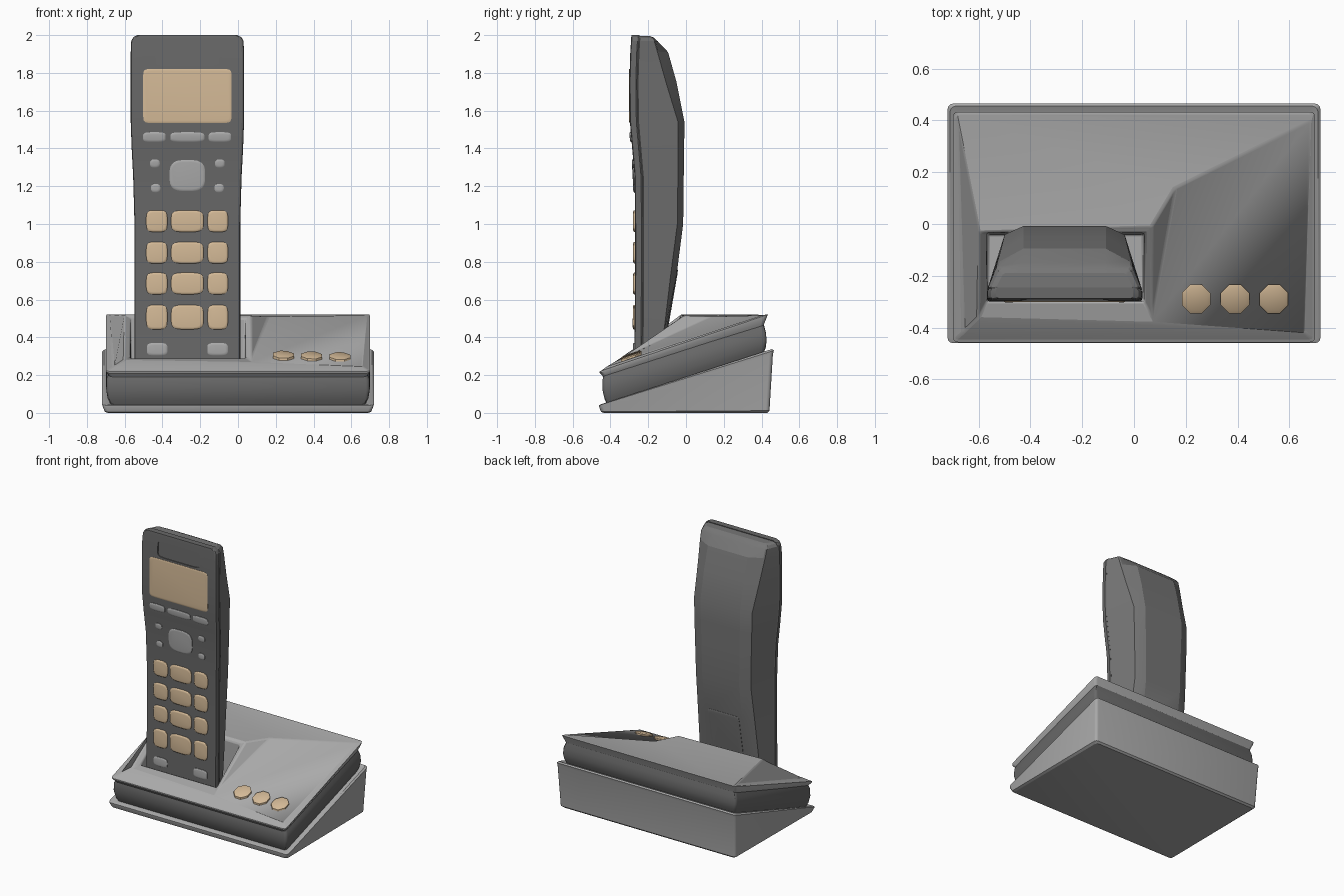
import bpy, bmesh, math
from mathutils import Vector
from mathutils.bvhtree import BVHTree

if "Cube" in bpy.data.objects:
    bpy.data.objects.remove(bpy.data.objects["Cube"])


def material(name, *rgb):
    m = bpy.data.materials.new(name)
    m.diffuse_color = (*rgb, 1)
    m.use_nodes = True
    m.node_tree.nodes["Principled BSDF"].inputs["Base Color"].default_value = m.diffuse_color
    return m


tan = material("tan", 0.66, 0.49, 0.31)
light = material("light_grey", 0.40, 0.40, 0.40)
dark = material("dark_grey", 0.14, 0.14, 0.14)
mid = material("mid_grey", 0.18, 0.18, 0.18)
CX = -0.268  # handset centre line


def finish(name, bm, mat=None, angle=30):
    bmesh.ops.recalc_face_normals(bm, faces=bm.faces)
    me = bpy.data.meshes.new(name)
    bm.to_mesh(me)
    bm.free()
    me.shade_smooth()
    me.set_sharp_from_angle(angle=math.radians(angle))
    if mat:
        me.materials.append(mat)
    ob = bpy.data.objects.new(name, me)
    bpy.context.collection.objects.link(ob)
    return ob


def loft(name, rings, caps=(True, True), mat=None, angle=30):
    bm = bmesh.new()
    vs = [[bm.verts.new(p) for p in r] for r in rings]
    n = len(rings[0])
    for a, b in zip(vs, vs[1:]):
        for i in range(n):
            j = (i + 1) % n
            bm.faces.new((a[i], a[j], b[j], b[i]))
    if caps[0]:
        bm.faces.new(vs[0])
    if caps[1]:
        bm.faces.new(vs[-1])
    return finish(name, bm, mat, angle)


def tilted_ring(hx, y0, z0, y1, z1, r=0.02):
    """Rounded rectangle whose height runs from z0 at the front to z1 at the back."""
    pts = []
    for cx, cy, a0 in ((hx - r, y1 - r, 0), (r - hx, y1 - r, 90),
                       (r - hx, y0 + r, 180), (hx - r, y0 + r, 270)):
        for k in range(4):
            a = math.radians(a0 + 30 * k)
            y = cy + r * math.sin(a)
            pts.append((cx + r * math.cos(a), y, z0 + (z1 - z0) * (y - y0) / (y1 - y0)))
    return pts


# Base: wedge foot, recessed band, rim lip
loft("base_foot", [tilted_ring(*v) for v in (
    (0.69, -0.435, 0, 0.43, 0), (0.705, -0.45, 0.006, 0.442, 0.012),
    (0.718, -0.46, 0.032, 0.46, 0.31), (0.72, -0.46, 0.04, 0.465, 0.33),
    (0.71, -0.452, 0.045, 0.455, 0.338), (0.68, -0.42, 0.045, 0.42, 0.32))], mat=light)
loft("base_band", [tilted_ring(*v) for v in (
    (0.67, -0.41, 0.03, 0.40, 0.29), (0.69, -0.43, 0.07, 0.422, 0.345),
    (0.698, -0.442, 0.12, 0.427, 0.385), (0.695, -0.442, 0.175, 0.422, 0.43),
    (0.68, -0.435, 0.205, 0.41, 0.475))], caps=(True, False), mat=dark)
loft("base_rim", [tilted_ring(*v) for v in (
    (0.68, -0.435, 0.185, 0.41, 0.455), (0.688, -0.443, 0.197, 0.415, 0.475),
    (0.70, -0.457, 0.212, 0.43, 0.512), (0.70, -0.457, 0.22, 0.433, 0.52),
    (0.69, -0.447, 0.225, 0.423, 0.521))], caps=(False, False), mat=light)

# Base top: faceted deck with raised rear plateau and handset slot
V = dict(
    fl=(-0.695, -0.45, 0.222), fr=(0.695, -0.45, 0.222), br=(0.695, 0.428, 0.52), bl=(-0.695, 0.428, 0.52),
    a=(-0.66, -0.42, 0.245), b=(0.66, -0.42, 0.245), c=(0.685, 0.40, 0.516), d=(-0.68, 0.40, 0.516),
    e=(-0.60, -0.36, 0.28), f=(0.07, -0.36, 0.28), g=(0.07, -0.01, 0.515), h=(-0.60, -0.03, 0.52),
    i=(0.16, 0.14, 0.51),
    s=(-0.57, -0.30, 0.29), t=(0.04, -0.30, 0.29), u=(0.04, -0.035, 0.50), v=(-0.57, -0.035, 0.505),
    S=(-0.565, -0.295, 0.24), T=(0.035, -0.295, 0.24), U=(0.035, -0.04, 0.24), W=(-0.565, -0.04, 0.24))
bm = bmesh.new()
vert = {k: bm.verts.new(p) for k, p in V.items()}
for face in ("fl fr b a", "fr br c b", "br bl d c", "bl fl a d", "a b f e", "a e h d",
             "f b c", "f c i", "f i g", "d h g", "d g i", "d i c",
             "e f t s", "f g u t", "g h v u", "h e s v",
             "s t T S", "t u U T", "u v W U", "v s S W", "S T U W"):
    bm.faces.new([vert[k] for k in face.split()])
bm.normal_update()
tree = BVHTree.FromBMesh(bm)
deck = finish("base_deck", bm, light, angle=16)
bev = deck.modifiers.new("soft_edges", 'BEVEL')
bev.width = 0.008
bev.segments = 2
bev.limit_method = 'ANGLE'
bev.angle_limit = math.radians(25)

# Base buttons: octagons lying on the deck
for k in range(3):
    rings = []
    for r, dz in ((0.06, -0.012), (0.06, 0.01), (0.046, 0.016)):
        ring = []
        for q in range(8):
            ang = math.radians(45 * q + 22.5)
            x, y = 0.24 + 0.15 * k + r * math.cos(ang), -0.29 + r * math.sin(ang)
            hit = tree.ray_cast(Vector((x, y, 1)), Vector((0, 0, -1)))[0]
            ring.append((x, y, hit.z + dz))
        rings.append(ring)
    loft(f"base_button_{k + 1}", rings, mat=tan)

# Handset levels: height, half width, front y, side edge y, back y
LEVELS = [
    (0.25, 0.28, -0.275, -0.135, -0.13), (0.48, 0.28, -0.272, -0.105, -0.095),
    (0.73, 0.28, -0.27, -0.075, -0.05), (1.0, 0.28, -0.27, -0.04, -0.015),
    (1.25, 0.287, -0.272, -0.037, -0.012), (1.4, 0.295, -0.285, -0.036, -0.01),
    (1.54, 0.30, -0.297, -0.036, -0.008), (1.75, 0.30, -0.30, -0.10, -0.05),
    (1.91, 0.30, -0.295, -0.145, -0.095), (1.97, 0.297, -0.291, -0.162, -0.15),
    (1.99, 0.285, -0.29, -0.175, -0.17), (2.0, 0.265, -0.288, -0.19, -0.19)]


def level_y(z, col):
    for p, q in zip(LEVELS, LEVELS[1:]):
        if z <= q[0]:
            return p[col] + (q[col] - p[col]) * (z - p[0]) / (q[0] - p[0])
    return LEVELS[-1][col]


def mirrored(half, z):
    return [(CX + x, y, z) for x, y in half] + [(CX - x, y, z) for x, y in reversed(half)]


front = loft("handset_front", [mirrored(
    [(w - 0.012, yf), (w - 0.003, yf + 0.004), (w, yf + 0.012), (w, yf + 0.034), (w - 0.006, yf + 0.042)], z)
    for z, w, yf, ye, yb in LEVELS], mat=dark)
loft("handset_back", [mirrored(
    [(w - 0.008, yf + 0.038), (w - 0.002, yf + 0.046), (w - 0.26 * (ye - yf), ye - 0.006),
     (w - 0.27 * (ye - yf) - 0.008, ye), (w * 0.53, yb)], z - max(0, z - 1.95) * 0.1)
    for z, w, yf, ye, yb in LEVELS], mat=mid, angle=20)


# Pads: rounded outlines that follow the handset surface
def pad(name, x, z, w, h, out=0.01, mat=light, power=4, col=2, sink=0.006):
    side = -1 if col == 2 else 1
    rings = []
    for inset, o in ((0, -sink), (0, out * 0.5), (0.004, out * 0.85), (0.012, out)):
        ring = []
        for k in range(24):
            t = 2 * math.pi * k / 24 + math.pi / 24
            c, s = math.cos(t), math.sin(t)
            px = x + (w / 2 - inset) * math.copysign(abs(c) ** (2 / power), c)
            pz = z + (h / 2 - inset) * math.copysign(abs(s) ** (2 / power), s)
            ring.append((px, level_y(pz, col) + side * o, pz))
        rings.append(ring)
    return loft(name, rings, mat=mat, angle=50)


pad("screen", CX, 1.678, 0.468, 0.288, 0.004, tan, 16)
COLS = ((-0.43, 0.112), (CX, 0.172), (-0.107, 0.108))
for r, (z, h) in enumerate(((1.015, 0.115), (0.848, 0.115), (0.685, 0.115), (0.507, 0.13))):
    for c, (x, w) in enumerate(COLS):
        pad(f"number_key_{r + 1}_{c + 1}", x, z, w, h, 0.01, tan)
for c, (x, w) in enumerate(((-0.443, 0.12), (CX, 0.182), (-0.096, 0.12))):
    pad(f"soft_key_{c + 1}", x, 1.46, w, 0.052, 0.008)
for s in (-1, 1):
    tag = "left" if s < 0 else "right"
    pad(f"bottom_key_{tag}", CX + s * 0.16, 0.337, 0.11, 0.066, 0.008)
    pad(f"upper_side_key_{tag}", CX + s * 0.172, 1.32, 0.052, 0.045, 0.008, power=2.5)
    pad(f"lower_side_key_{tag}", CX + s * 0.168, 1.19, 0.05, 0.045, 0.008, power=2.5)
pad("navigation_pad", CX, 1.256, 0.19, 0.166, 0.008, power=3.2)
pad("battery_door", CX, 0.58, 0.25, 0.36, 0.004, mid, 16, col=4)

# Earpiece recess, cut and then given clean edges
cutter = pad("earpiece_cutter", CX, 1.892, 0.34, 0.115, 0.02, dark, 7, sink=0.007)
cutter.hide_render = True
cutter.hide_viewport = True
cut = front.modifiers.new("earpiece_recess", 'BOOLEAN')
cut.operation = 'DIFFERENCE'
cut.solver = 'EXACT'
cut.object = cutter
deps = bpy.context.evaluated_depsgraph_get()
carved = bpy.data.meshes.new_from_object(front.evaluated_get(deps))
front.modifiers.clear()
front.data = carved
carved.set_sharp_from_angle(angle=math.radians(20))
bpy.data.objects.remove(cutter)
